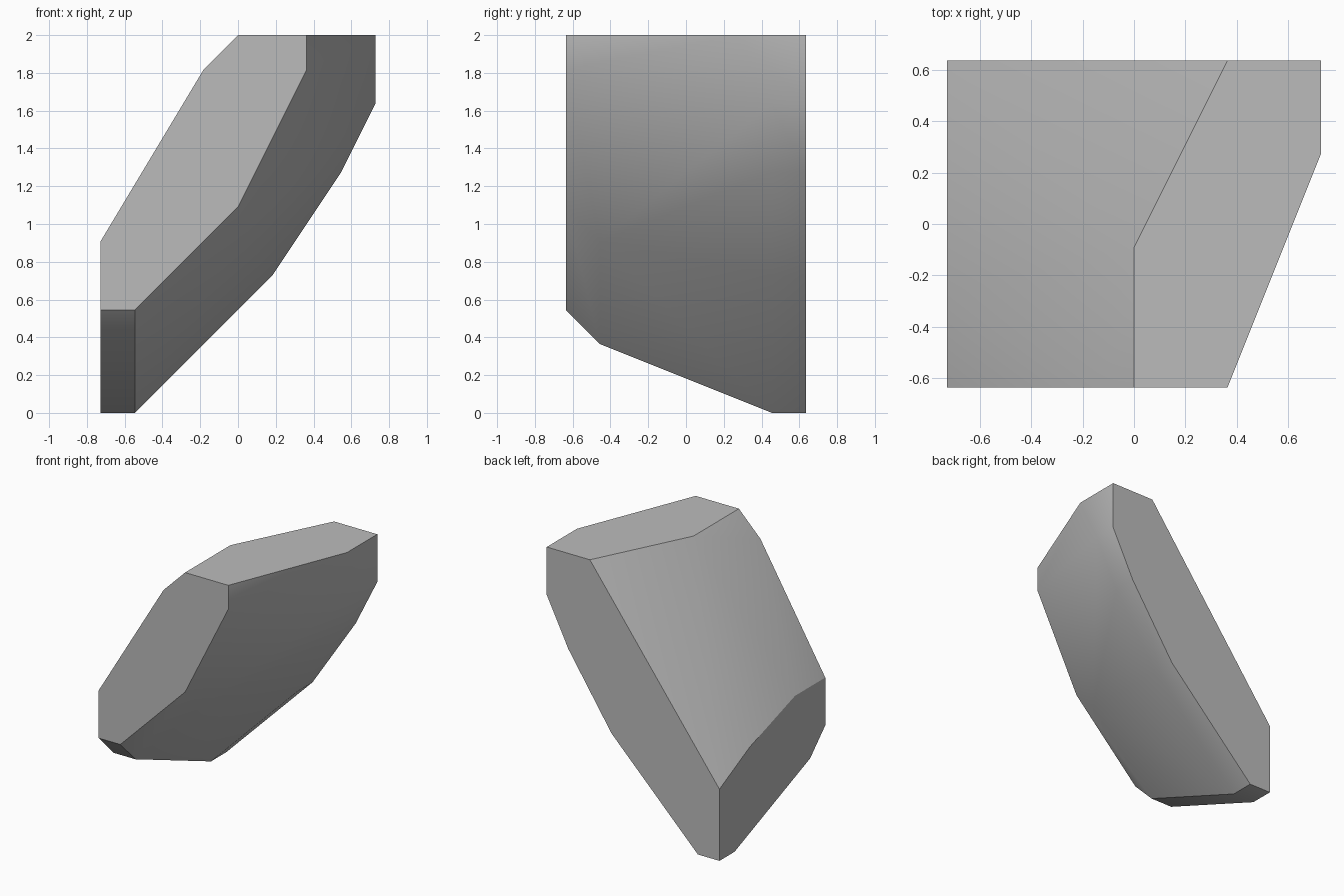
import bpy, bmesh, math

cube = bpy.data.objects.get("Cube")
if cube:
    bpy.data.objects.remove(cube, do_unlink=True)

U = 2 / 11  # modelling grid step

# Cross-sections of the slanted block: depth -> (x, z) corners in grid steps
sections = {
    -3.5: [(-4, 5), (-4, 3), (-3, 3), (0, 6), (2, 10), (2, 11), (0, 11), (-1, 10)],
    -2.5: [(-4, 2), (-3, 2), (0, 5)],
    -1.5: [(-4, 5)],
    -0.5: [(0, 11)],
    1.5: [(-4, 4), (4, 11)],
    2.5: [(-4, 0), (-3, 0), (1, 4), (3, 7), (4, 9)],
    3.5: [(-4, 3), (-4, 0), (-3, 0), (1, 4), (3, 7), (4, 9), (4, 11), (2, 11)],
}

# Wrap the sections in one convex skin and merge its flat faces
bm = bmesh.new()
for y, corners in sections.items():
    for x, z in corners:
        bm.verts.new((x * U, y * U, z * U))
bmesh.ops.convex_hull(bm, input=bm.verts)
bmesh.ops.dissolve_limit(bm, angle_limit=math.radians(0.5),
                         verts=bm.verts, edges=bm.edges)
bmesh.ops.recalc_face_normals(bm, faces=bm.faces)
mesh = bpy.data.meshes.new("slanted_block")
bm.to_mesh(mesh)
bm.free()

block = bpy.data.objects.new("slanted_block", mesh)
bpy.context.collection.objects.link(block)

# Plain grey surface
grey = bpy.data.materials.new("plain_grey")
grey.use_nodes = True
colour = (0.5, 0.5, 0.5, 1)
grey.diffuse_color = colour
grey.node_tree.nodes["Principled BSDF"].inputs["Base Color"].default_value = colour
mesh.materials.append(grey)

# Rounded shading across the sides, crisp rims on the flat ends
bpy.context.view_layer.objects.active = block
block.select_set(True)
bpy.ops.object.shade_smooth_by_angle(angle=math.radians(30))
